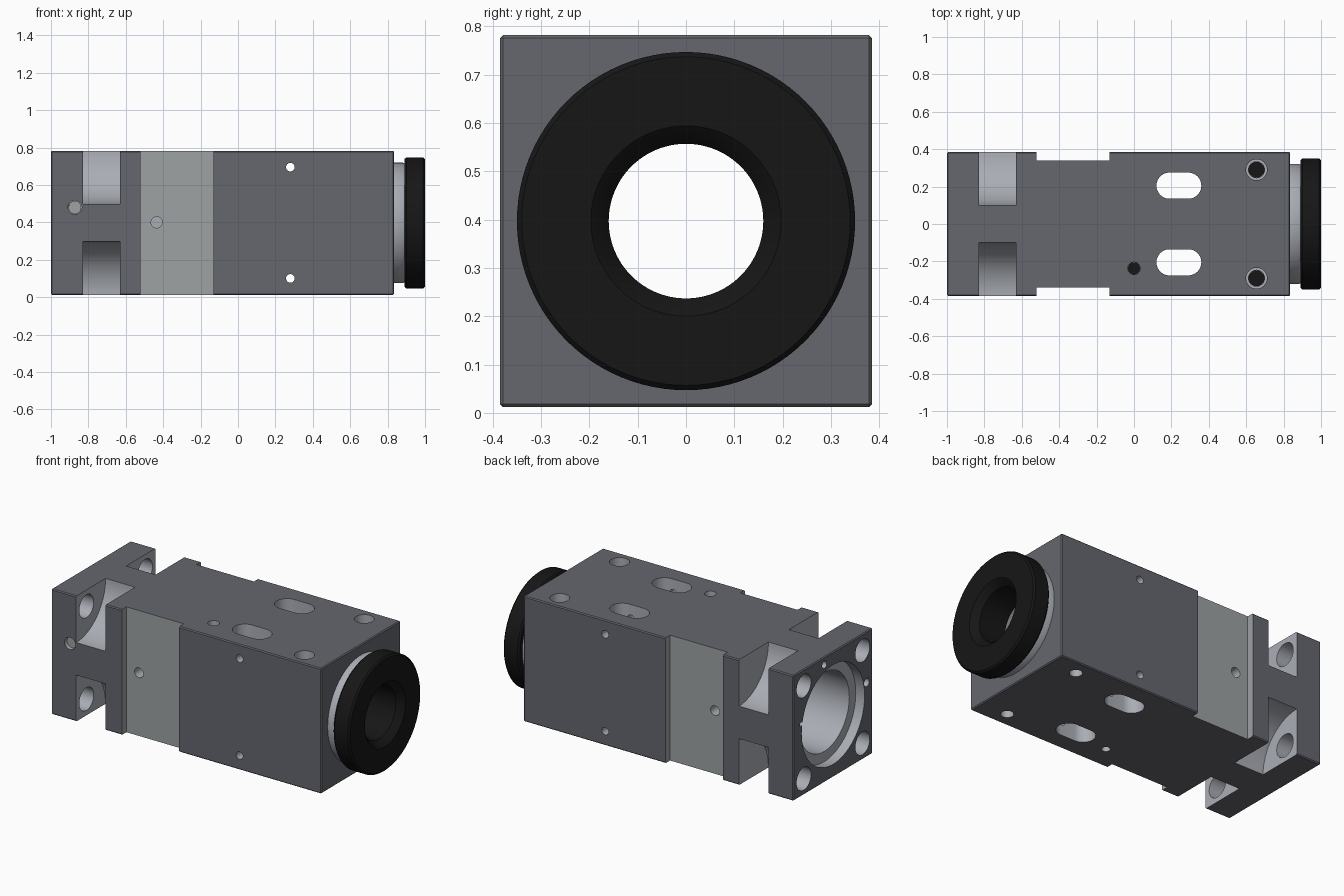
import bpy, bmesh, math
from mathutils import Matrix, Vector

if "Cube" in bpy.data.objects:
    bpy.data.objects.remove(bpy.data.objects["Cube"])

CZ = 0.397          # height of the bore axis
H = 0.385           # half width of the square body


def material(name, c):
    m = bpy.data.materials.new(name)
    m.diffuse_color = (*c, 1)
    m.use_nodes = True
    m.node_tree.nodes["Principled BSDF"].inputs["Base Color"].default_value = m.diffuse_color
    return m


DARK = material("dark_grey", (0.13, 0.135, 0.155))
PANEL = material("panel_grey", (0.34, 0.36, 0.37))
LIGHT = material("light_grey", (0.40, 0.42, 0.46))
BLACK = material("black", (0.008, 0.008, 0.008))


def finish(bm, name, mat):
    bmesh.ops.recalc_face_normals(bm, faces=bm.faces)
    me = bpy.data.meshes.new(name)
    bm.to_mesh(me)
    bm.free()
    me.materials.append(mat)
    ob = bpy.data.objects.new(name, me)
    bpy.context.collection.objects.link(ob)
    return ob


def box(name, lo, hi, mat, bevel=0):
    lo, hi = Vector(lo), Vector(hi)
    bm = bmesh.new()
    bmesh.ops.create_cube(bm, size=1, matrix=Matrix.Translation((lo + hi) / 2)
                          @ Matrix.Diagonal((*(hi - lo), 1)))
    if bevel:
        bmesh.ops.bevel(bm, geom=bm.edges[:], offset=bevel, segments=1, affect='EDGES')
    return finish(bm, name, mat)


def rod(name, a, b, r, mat, seg=32):
    a, b = Vector(a), Vector(b)
    bm = bmesh.new()
    rot = (b - a).to_track_quat('Z', 'Y').to_matrix().to_4x4()
    bmesh.ops.create_cone(bm, cap_ends=True, segments=seg, radius1=r, radius2=r,
                          depth=(b - a).length, matrix=Matrix.Translation((a + b) / 2) @ rot)
    return finish(bm, name, mat)


def slot(name, x, y, half, r, mat):
    bm = bmesh.new()
    vs = []
    for i in range(34):
        end = 1 if i < 17 else -1
        t = math.pi * ((i % 17) / 16 - 0.5) + (0 if end > 0 else math.pi)
        vs.append(bm.verts.new((x + end * (half - r) + r * math.cos(t), y + r * math.sin(t), -0.1)))
    f = bm.faces.new(vs)
    ext = bmesh.ops.extrude_face_region(bm, geom=[f])
    bmesh.ops.translate(bm, vec=(0, 0, 1), verts=[v for v in ext['geom'] if isinstance(v, bmesh.types.BMVert)])
    return finish(bm, name, mat)


def lathe(name, profile, mat, seg=96):
    # closed (x, radius) profile turned around the bore axis
    bm = bmesh.new()
    rings = []
    for i in range(seg):
        t = 2 * math.pi * i / seg
        rings.append([bm.verts.new((x, r * math.cos(t), CZ + r * math.sin(t))) for x, r in profile])
    n = len(profile)
    for i in range(seg):
        a, b = rings[i], rings[(i + 1) % seg]
        for j in range(n):
            k = (j + 1) % n
            bm.faces.new((a[j], a[k], b[k], b[j]))
    return finish(bm, name, mat)


def smooth(ob):
    bpy.ops.object.select_all(action='DESELECT')
    ob.select_set(True)
    bpy.context.view_layer.objects.active = ob
    bpy.ops.object.shade_smooth_by_angle(angle=math.radians(30))


# Main housing block
body = box("housing", (-1, -H, CZ - H), (0.835, H, CZ + H), DARK, bevel=0.006)
top, bot = CZ + H, CZ - H
cuts = []

# Side recesses with a blind hole each
for s in (-1, 1):
    cuts.append(box("cut", (-0.52, min(s * 0.34, s * 0.5), -0.1), (-0.13, max(s * 0.34, s * 0.5), 0.9), PANEL))
    cuts.append(rod("cut", (-0.435, s * 0.27, 0.40), (-0.435, s * 0.5, 0.40), 0.03, LIGHT))

# Main bore and front counterbore
cuts.append(rod("cut", (-1.1, 0, CZ), (-0.94, 0, CZ), 0.305, LIGHT, 96))
cuts.append(rod("cut", (-1.2, 0, CZ), (0.95, 0, CZ), 0.242, LIGHT, 96))

# Round corner pockets and mounting holes at the left end
for sy in (-1, 1):
    for sz in (-1, 1):
        y, z = sy * H, CZ + sz * H
        cuts.append(rod("cut", (-0.83, y, z), (-0.63, y, z), 0.285, LIGHT, 96))
        y, z = sy * 0.285, CZ + sz * 0.285
        cuts.append(rod("cut", (-1.1, y, z), (-0.78, y, z), 0.07, LIGHT))

# Small holes in the left end face
for y, z, r in ((0.085, 0.735, 0.022), (-0.325, 0.47, 0.025), (0.31, 0.455, 0.014)):
    cuts.append(rod("cut", (-1.1, y, z), (-0.9, y, z), r, LIGHT, 20))

# Slots and counterbored holes
for s in (-1, 1):
    cuts.append(slot("cut", 0.24, s * 0.205, 0.12, 0.07, LIGHT))
    cuts.append(rod("cut", (0.655, s * 0.29, top - 0.06), (0.655, s * 0.29, 1), 0.056, LIGHT))
    cuts.append(rod("cut", (0.655, s * 0.29, top - 0.25), (0.655, s * 0.29, 1.1), 0.043, LIGHT))
    cuts.append(rod("cut", (0.655, s * 0.29, -0.1), (0.655, s * 0.29, bot + 0.25), 0.036, LIGHT))
cuts.append(rod("cut", (0, -0.237, top - 0.25), (0, -0.237, 1), 0.033, LIGHT))
cuts.append(rod("cut", (0, -0.237, -0.1), (0, -0.237, bot + 0.25), 0.024, LIGHT))

# Cross holes right through the sides, and the set screw hole
for z in (0.10, 0.695):
    cuts.append(rod("cut", (0.28, -0.6, z), (0.28, 0.6, z), 0.023, LIGHT, 24))
cuts.append(rod("cut", (-0.872, -0.5, 0.48), (-0.872, -0.33, 0.48), 0.037, LIGHT))

for c in cuts:
    c.hide_render = True
    m = body.modifiers.new("cut", 'BOOLEAN')
    m.operation, m.object, m.solver = 'DIFFERENCE', c, 'EXACT'
    m.material_mode = 'TRANSFER'
    bpy.context.view_layer.objects.active = body
    bpy.ops.object.modifier_apply(modifier=m.name)
for c in cuts:
    bpy.data.objects.remove(c)
smooth(body)

# Screws sitting in the holes
rod("set_screw", (-0.872, -0.365, 0.48), (-0.872, -0.325, 0.48), 0.034, PANEL)
for i, s in enumerate((-1, 1)):
    rod("deep_screw_%d" % i, (0.655, s * 0.29, top - 0.26), (0.655, s * 0.29, top - 0.2), 0.0425, BLACK)
rod("small_screw", (0, -0.237, top - 0.26), (0, -0.237, top - 0.2), 0.0325, BLACK)

# Collar between the housing and the end ring
smooth(lathe("collar", [(0.83, 0.23), (0.83, 0.322), (0.88, 0.322), (0.895, 0.315), (0.895, 0.23)], LIGHT))

# Black end ring with a tapered mouth and inner sleeve
smooth(lathe("end_ring", [(0.78, 0.16), (0.96, 0.16), (0.985, 0.18), (1.0, 0.197), (1.0, 0.340),
                          (0.99, 0.35), (0.90, 0.35), (0.89, 0.342), (0.89, 0.236), (0.78, 0.236)], BLACK))
